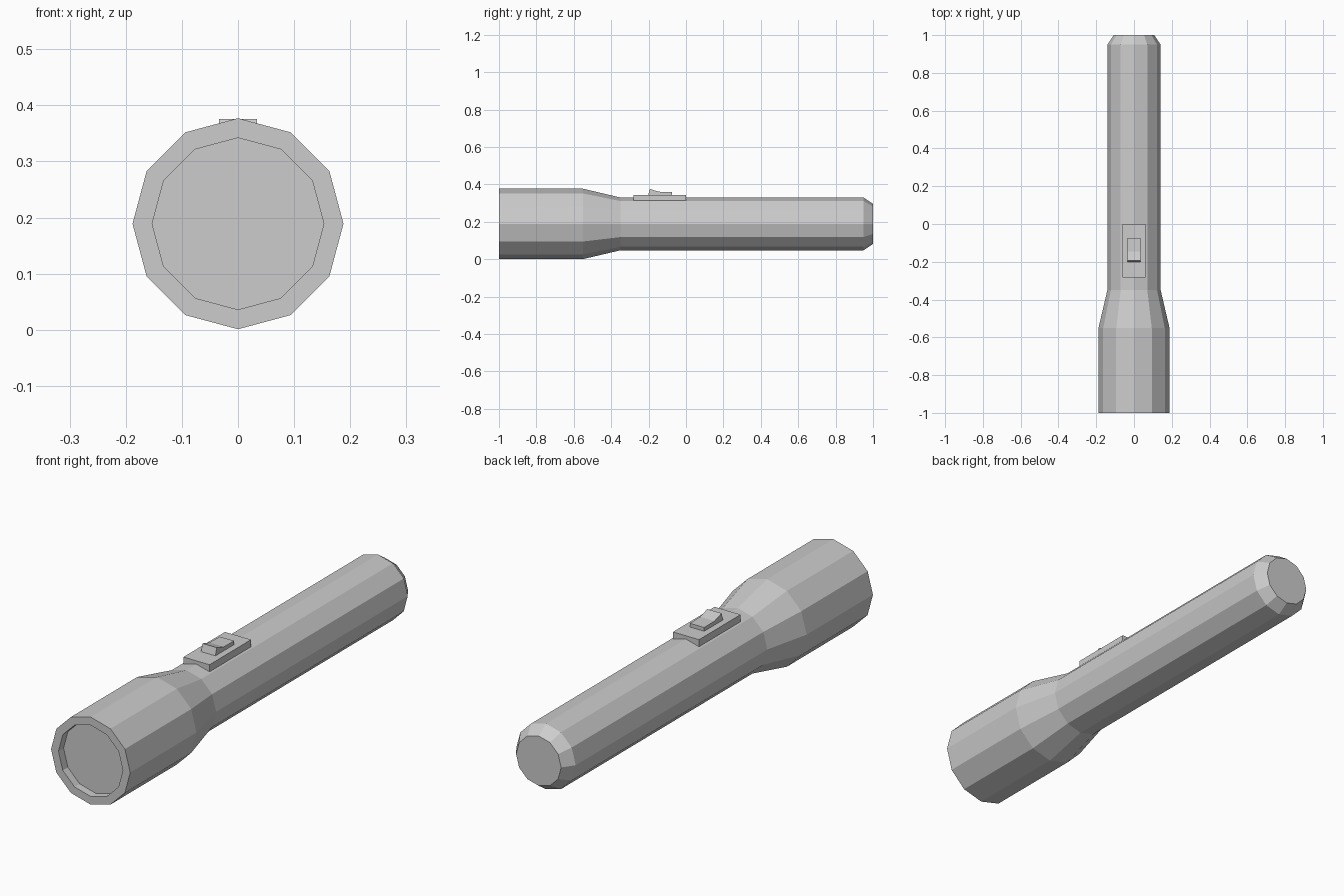
import bpy, bmesh, math

SIDES = 12
AXIS_Z = 0.189

cube = bpy.data.objects.get("Cube")
if cube:
    bpy.data.objects.remove(cube, do_unlink=True)

grey = bpy.data.materials.new("light grey")
grey.use_nodes = True
colour = (0.604, 0.604, 0.604, 1)
grey.diffuse_color = colour
grey.node_tree.nodes["Principled BSDF"].inputs["Base Color"].default_value = colour


def finish(name, bm):
    bmesh.ops.recalc_face_normals(bm, faces=bm.faces)
    mesh = bpy.data.meshes.new(name)
    bm.to_mesh(mesh)
    bm.free()
    mesh.materials.append(grey)
    obj = bpy.data.objects.new(name, mesh)
    bpy.context.collection.objects.link(obj)
    return obj


def lathe(name, profile):
    """Turn (y, radius) points around the long axis and cap both ends."""
    bm = bmesh.new()
    rings = []
    for y, r in profile:
        angles = [math.tau * i / SIDES for i in range(SIDES)]
        rings.append([bm.verts.new((r * math.cos(a), y, AXIS_Z + r * math.sin(a)))
                      for a in angles])
    for a, b in zip(rings, rings[1:]):
        for i in range(SIDES):
            j = (i + 1) % SIDES
            bm.faces.new((a[i], a[j], b[j], b[i]))
    bm.faces.new(rings[0])
    bm.faces.new(rings[-1])
    return finish(name, bm)


def extrude_side(name, outline, half_width):
    """Extrude a (y, z) outline evenly to both sides of x = 0."""
    bm = bmesh.new()
    face = bm.faces.new([bm.verts.new((-half_width, y, z)) for y, z in outline])
    new = bmesh.ops.extrude_face_region(bm, geom=[face])["geom"]
    verts = [v for v in new if isinstance(v, bmesh.types.BMVert)]
    bmesh.ops.translate(bm, verts=verts, vec=(2 * half_width, 0, 0))
    return finish(name, bm)


# Casing: recessed lens, rim, head, taper, handle and chamfered tail
lathe("torch_casing", [(-0.965, 0.153), (-1, 0.153), (-1, 0.188), (-0.55, 0.188),
                       (-0.35, 0.141), (0.95, 0.141), (1, 0.107)])

# Switch plate on top of the handle
extrude_side("switch_plate", [(-0.282, 0.313), (0, 0.313), (0, 0.344), (-0.282, 0.344)], 0.062)

# Thumb switch with a raised front lip
extrude_side("thumb_switch", [(-0.203, 0.34), (-0.075, 0.34), (-0.075, 0.36),
                              (-0.145, 0.361), (-0.193, 0.376)], 0.034)
